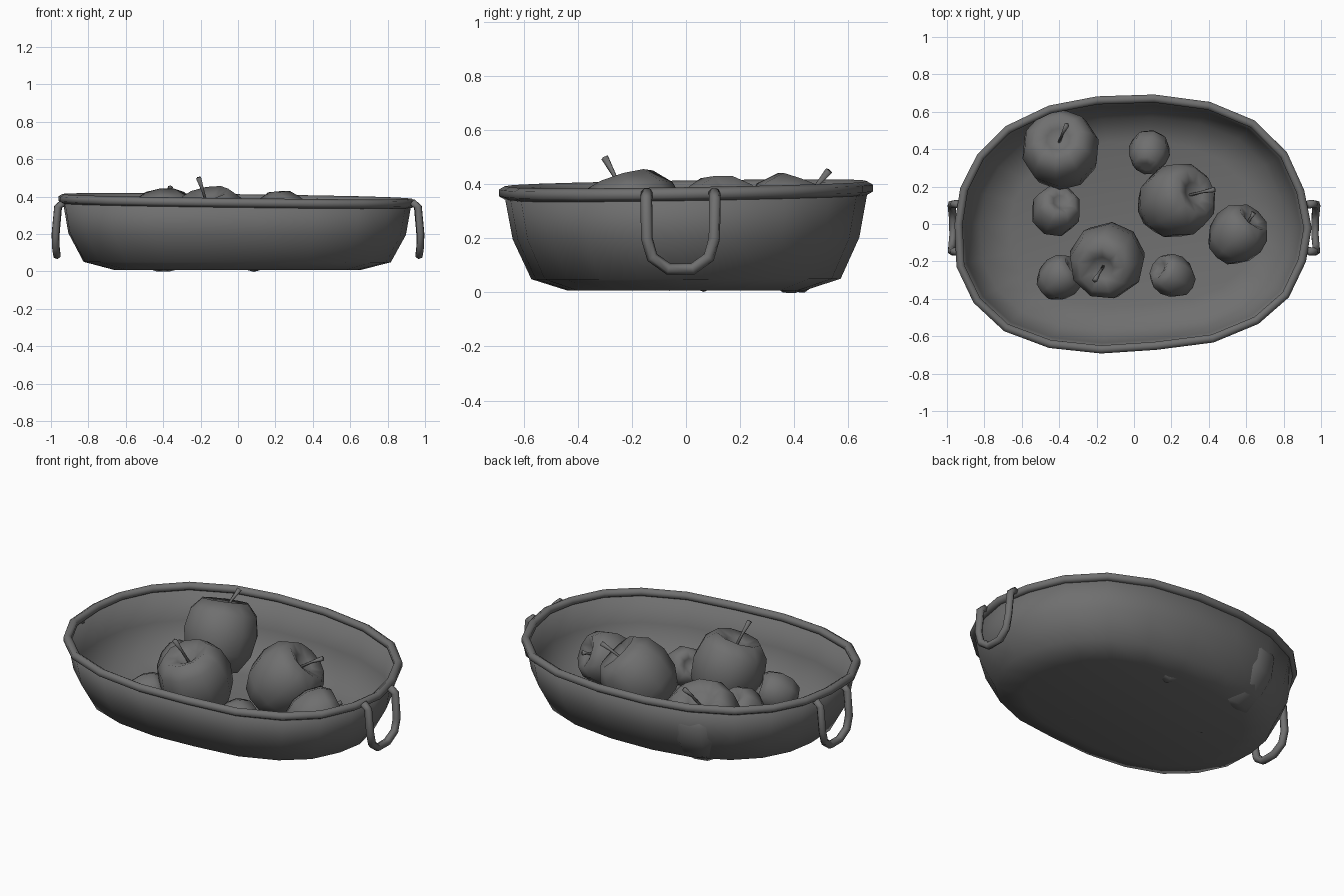
import bpy, bmesh, math
from mathutils import Vector

cube = bpy.data.objects.get("Cube")
if cube:
    bpy.data.objects.remove(cube, do_unlink=True)

# One plain grey for everything
grey = bpy.data.materials.new("plain grey")
grey.use_nodes = True
colour = (0.16, 0.16, 0.16, 1)
grey.diffuse_color = colour
grey.node_tree.nodes["Principled BSDF"].inputs["Base Color"].default_value = colour


def finish(name, bm):
    mesh = bpy.data.meshes.new(name)
    bmesh.ops.recalc_face_normals(bm, faces=bm.faces)
    bm.to_mesh(mesh)
    bm.free()
    mesh.shade_smooth()
    mesh.materials.append(grey)
    obj = bpy.data.objects.new(name, mesh)
    bpy.context.collection.objects.link(obj)
    return obj


def bridge(bm, a, b):
    n = len(a)
    for i in range(n):
        bm.faces.new((a[i], a[(i + 1) % n], b[(i + 1) % n], b[i]))


def tube(name, path, radii, sides=6, closed=False):
    """Sweep a round section along a path of points."""
    bm = bmesh.new()
    pts = [Vector(p) for p in path]
    n = len(pts)
    rings, side = [], None
    for i, p in enumerate(pts):
        before = pts[i - 1] if closed or i else p
        after = pts[(i + 1) % n] if closed or i < n - 1 else p
        d = (after - before).normalized()
        if closed:
            side = Vector((0, 0, 1))
        elif side is None:
            side = d.orthogonal()
        side = (side - d * side.dot(d)).normalized()
        other = d.cross(side)
        rings.append([bm.verts.new(p + radii[i] * (side * math.cos(t) + other * math.sin(t)))
                      for t in (math.tau * k / sides for k in range(sides))])
    for a, b in zip(rings, rings[1:]):
        bridge(bm, a, b)
    if closed:
        bridge(bm, rings[-1], rings[0])
    else:
        bm.faces.new(rings[0])
        bm.faces.new(rings[-1])
    return finish(name, bm)


# Oval rim outline, a little skewed
outline = [(-.2, .68), (.11, .69), (.41, .65), (.65, .55), (.82, .38), (.91, .18),
           (.95, -.02), (.92, -.2), (.83, -.39), (.67, -.53), (.43, -.63), (.12, -.67),
           (-.18, -.69), (-.46, -.66), (-.7, -.57), (-.86, -.42), (-.95, -.23),
           (-.96, 0), (-.93, .19), (-.84, .37), (-.69, .52), (-.46, .63)]


def lean(x, y):
    return .012 * y - .01 * x


# Basket: stacked copies of the outline, floor to rim
bm = bmesh.new()
rings = []
for sx, sy, z in ((.69, .64, .008), (.86, .83, .05), (.945, .93, .2), (.978, .978, .38)):
    rings.append([bm.verts.new((x * sx, y * sy, z + lean(x, y) * z / .38)) for x, y in outline])
for a, b in zip(rings, rings[1:]):
    bridge(bm, a, b)
bm.faces.new(rings[0])
basket = finish("basket", bm)
wall = basket.modifiers.new("wall", "SOLIDIFY")
wall.thickness = .006

rim_path = [(x * .977, y * .972, .377 + lean(x, y) * 1.3) for x, y in outline]
tube("rim", rim_path, [.025] * len(outline), 6, True)

# Drooping handles at both ends
half = [(.93, .125, .37), (.962, .127, .345), (.975, .125, .2), (.974, .105, .13), (.968, .045, .087)]
arch = half + [(x, -y, z) for x, y, z in reversed(half)]
for name, s in (("left_handle", 1), ("right_handle", -1)):
    tube(name, [(s * x, y - .02, z) for x, y, z in arch], [.022] * len(arch), 6)


# Fruit: lathed profile with a dimple at each end, tilted along an axis
profile = ((.3, .8), (.62, .93), (.9, .62), (1, .12), (.9, -.42), (.6, -.87), (.25, -.95))


def fruit(name, centre, radius, axis, sides, stem_tip=None):
    centre, axis = Vector(centre), Vector(axis).normalized()
    turn = axis.to_track_quat("Z", "Y")

    def place(x, y, z):
        return centre + turn @ (radius * Vector((x, y, z)))

    bm = bmesh.new()
    loops = [[bm.verts.new(place(r * math.cos(t), r * math.sin(t), z))
              for t in (math.tau * k / sides for k in range(sides))] for r, z in profile]
    for a, b in zip(loops, loops[1:]):
        bridge(bm, a, b)
    for loop, depth in ((loops[0], .6), (loops[-1], -.85)):
        tip = bm.verts.new(place(0, 0, depth))
        for i in range(sides):
            bm.faces.new((loop[i], loop[(i + 1) % sides], tip))
    finish(name, bm)
    if stem_tip:
        base, tip = place(0, 0, .58), Vector(stem_tip)
        middle = base.lerp(tip, .5) + axis * .01
        tube(name + "_stem", [base, middle, tip], [.008, .008, .015], 5)


fruit("back_apple", (-.39, .39, .215), .21, (-.02, .08, .2), 10, (-.36, .53, .45))
fruit("front_apple", (-.14, -.19, .235), .205, (-.04, -.06, .2), 9, (-.21, -.3, .5))
fruit("middle_apple", (.22, .12, .215), .2, (.13, .06, .15), 10, (.43, .185, .38))
fruit("side_apple", (.55, -.06, .16), .155, (.09, .1, .06), 8, (.64, .06, .22))
fruit("small_apple_back", (.08, .38, .12), .112, (.02, .1, -.1), 8)
fruit("small_apple_side", (-.42, .065, .145), .135, (.03, .06, .1), 8)
fruit("small_apple_corner", (-.4, -.29, .125), .118, (.1, .08, .05), 8)
fruit("small_apple_front", (.21, -.28, .12), .115, (-.1, .06, .07), 8)
